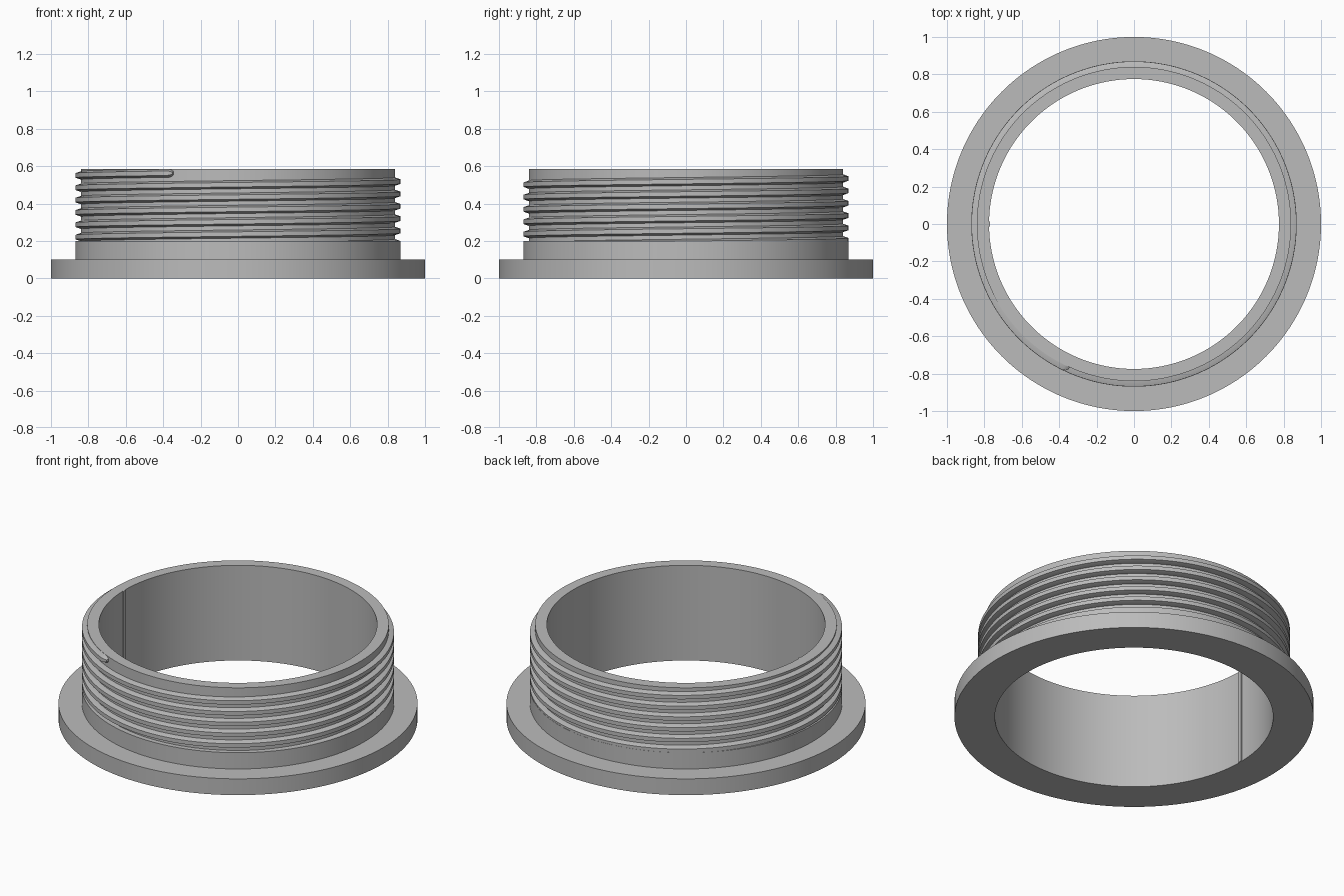
import bpy, bmesh
from math import sin, cos, radians, tau

old = bpy.data.objects.get("Cube")
if old:
    bpy.data.objects.remove(old, do_unlink=True)

# Single grey finish
grey = bpy.data.materials.new("satin_grey")
grey.use_nodes = True
colour = (0.5, 0.5, 0.5, 1)
grey.diffuse_color = colour
grey.node_tree.nodes["Principled BSDF"].inputs["Base Color"].default_value = colour


def sweep(name, sections, looped):
    """Skin a list of (angle, [(radius, z), ...]) sections around the z axis."""
    bm = bmesh.new()
    rings = [[bm.verts.new((r * cos(a), r * sin(a), z)) for r, z in pts]
             for a, pts in sections]
    n = len(rings[0])
    pairs = list(zip(rings, rings[1:]))
    if looped:
        pairs.append((rings[-1], rings[0]))
    for p, q in pairs:
        for i in range(n):
            j = (i + 1) % n
            bm.faces.new((p[i], q[i], q[j], p[j]))
    if not looped:
        bm.faces.new(rings[0])
        bm.faces.new(rings[-1])
    bmesh.ops.recalc_face_normals(bm, faces=bm.faces)
    mesh = bpy.data.meshes.new(name)
    bm.to_mesh(mesh)
    bm.free()
    mesh.materials.append(grey)
    obj = bpy.data.objects.new(name, mesh)
    bpy.context.collection.objects.link(obj)
    bpy.ops.object.select_all(action="DESELECT")
    obj.select_set(True)
    bpy.context.view_layer.objects.active = obj
    bpy.ops.object.shade_smooth_by_angle(angle=radians(25))
    return obj


STEPS = 192
BORE, CORE, CREST, TOP = 0.775, 0.84, 0.87, 0.585

# Flanged collar: flange, shoulder and threaded core in one lathe profile
profile = [(BORE, 0), (1, 0), (1, 0.1), (CREST, 0.1), (CREST, 0.2),
           (CORE, 0.2), (CORE, TOP), (BORE, TOP)]
sweep("flanged_collar", [(tau * i / STEPS, profile) for i in range(STEPS)], True)

# Right-handed helical thread, starting inside the shoulder
PITCH, TURNS, END_Z = 0.066, 6.2, 0.562
END_ANGLE = radians(244)


def thread_section(angle, scale=1):
    z = END_Z + PITCH * (angle - END_ANGLE) / tau
    root, crest = 0.022 * scale, 0.012 * scale
    outer = CORE + (CREST - 0.001 - CORE) * scale
    return angle, [(CORE - 0.015, z - root), (CORE, z - root), (outer, z - crest),
                   (outer, z + crest), (CORE, z + root), (CORE - 0.015, z + root)]


count = int(TURNS * STEPS)
sections = [thread_section(END_ANGLE - tau * (count - i) / STEPS)
            for i in range(count + 1)]
# Rounded run-out at the thread's end
sections += [thread_section(END_ANGLE + radians(d), s) for d, s in ((1, 0.8), (1.8, 0.4))]
sweep("helical_thread", sections, False)

# Slim vertical seam on the bore wall
rib = [(BORE + 0.01, 0), (BORE - 0.006, 0), (BORE - 0.006, TOP), (BORE + 0.01, TOP)]
sweep("bore_seam", [(radians(180 + d), rib) for d in (-0.9, 0, 0.9)], False)
